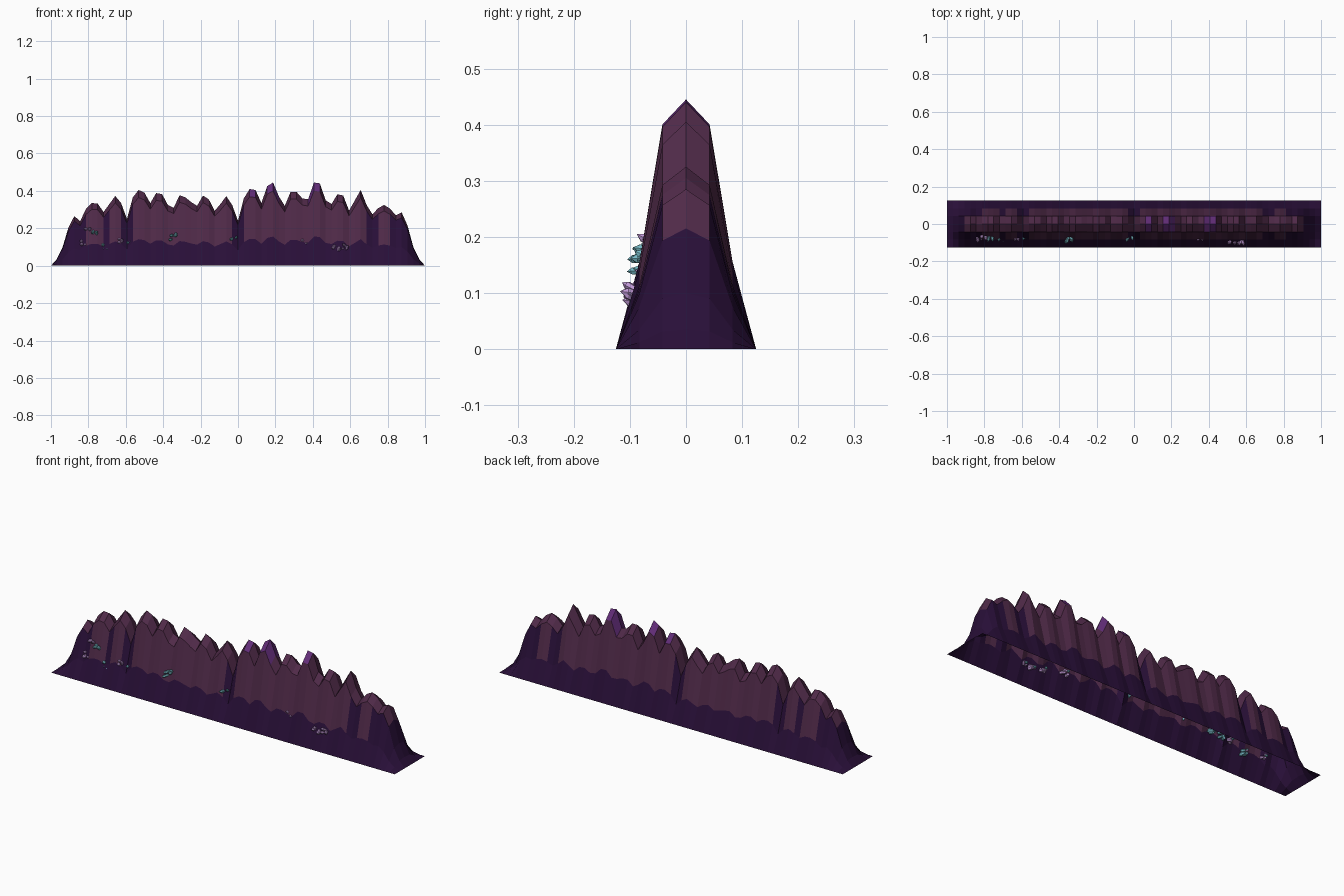
import bpy, bmesh, math, random
from mathutils import Vector, Matrix

if "Cube" in bpy.data.objects:
    bpy.data.objects.remove(bpy.data.objects["Cube"])

random.seed(4)

def material(name, rgb):
    m = bpy.data.materials.new(name)
    m.diffuse_color = (*rgb, 1)
    m.use_nodes = True
    m.node_tree.nodes["Principled BSDF"].inputs["Base Color"].default_value = m.diffuse_color
    return m

DARK = material("deep purple rock", (0.022, 0.0048, 0.040))
MAROON = material("maroon rock", (0.080, 0.023, 0.066))
VIOLET = material("violet peak", (0.122, 0.026, 0.188))
TEAL = material("teal crystal", (0.19, 0.50, 0.58))
LILAC = material("lilac crystal", (0.52, 0.31, 0.66))

def make_object(name, bm, mats):
    me = bpy.data.meshes.new(name)
    bm.to_mesh(me)
    bm.free()
    for m in mats:
        me.materials.append(m)
    ob = bpy.data.objects.new(name, me)
    bpy.context.collection.objects.link(ob)
    return ob

# Ridge line heights (hundredths), evenly spaced from x = -1 to x = 1
RIDGE = [0, 3.5, 10, 20.5, 26.5, 23.8, 30.5, 33.5, 33.2, 28.7, 33, 37.3, 33.5,
         25, 36.5, 40.5, 39, 33.5, 38.8, 38.3, 32.5, 31, 37.7, 36.5, 34, 32,
         37.5, 35.5, 29.3, 33, 37.2, 32.5, 24, 36, 41, 40.5, 33.5, 42.5, 44.5,
         37, 32, 39.5, 39.5, 36, 35.5, 44.5, 44, 35, 33, 38.2, 37.5, 29.5, 35,
         40.5, 32.5, 27.5, 30.8, 32.5, 30.5, 27, 28.5, 21.5, 10, 3.5, 0]
# Cross-section: y position and share of the ridge height
SECTION = [(-.125, 0), (-.083, .35), (-.042, .9), (0, 1),
           (.042, .9), (.083, .35), (.125, 0)]

# Rock wall: open-bottomed shell lofted along x
bm = bmesh.new()
last = len(RIDGE) - 1
rows = [[bm.verts.new((-1 + 2 * i / last, y, h / 100 * k)) for y, k in SECTION]
        for i, h in enumerate(RIDGE)]
for a, b in zip(rows, rows[1:]):
    for j in range(len(SECTION) - 1):
        f = bm.faces.new((a[j], b[j], b[j + 1], a[j + 1]))
        z = f.calc_center_median().z
        f.material_index = 0 if z < .193 else (1 if z < .378 else 2)
make_object("rock_wall", bm, [DARK, MAROON, VIOLET])

# One pointed six-sided crystal growing from base along direction
def add_crystal(bm, base, direction, length, radius, mat):
    rot = direction.to_track_quat('Z', 'Y').to_matrix()
    def ring(r, z):
        return [bm.verts.new(base + rot @ Vector((r * math.cos(t * math.pi / 3),
                r * math.sin(t * math.pi / 3), z))) for t in range(6)]
    low, high = ring(radius * .7, 0), ring(radius, length * .65)
    tip = bm.verts.new(base + direction * length)
    faces = [bm.faces.new(low[::-1])]
    for k in range(6):
        n = (k + 1) % 6
        faces.append(bm.faces.new((low[k], low[n], high[n], high[k])))
        faces.append(bm.faces.new((high[k], high[n], tip)))
    for f in faces:
        f.material_index = mat

# Crystal clusters in the front wall: x, y, z, main colour (0 teal, 1 lilac), count
CLUSTERS = [(-.83, -.07, .12, 1, 3), (-.80, -.058, .19, 1, 2), (-.765, -.063, .175, 0, 4),
            (-.71, -.065, .10, 0, 4), (-.63, -.068, .135, 1, 4), (-.57, -.055, .13, 0, 4),
            (-.52, -.055, .13, 0, 4), (-.345, -.075, .155, 0, 5), (-.02, -.066, .145, 0, 3),
            (.35, -.06, .12, 1, 4), (.48, -.062, .09, 1, 4), (.525, -.088, .09, 1, 4),
            (.575, -.088, .095, 1, 4)]
for n, (x, y, z, mat, count) in enumerate(CLUSTERS):
    bm = bmesh.new()
    for c in range(count):
        side = 1 if c % 2 else -1
        base = Vector((x + side * random.uniform(0, .010), y + random.uniform(0, .01),
                       z + random.uniform(-.014, .010)))
        d = Vector((side * random.uniform(.1, .5), -1, random.uniform(-.1, .6))).normalized()
        add_crystal(bm, base, d, random.uniform(.026, .038), random.uniform(.007, .010), mat)
    # Small inner shard of the other colour, facing the hollow
    add_crystal(bm, Vector((x, y + .012, z)), Vector((.3, .6, -.5)).normalized(),
                .022, .007, 1 - mat)
    make_object(f"crystal_cluster_{n + 1}", bm, [TEAL, LILAC])
